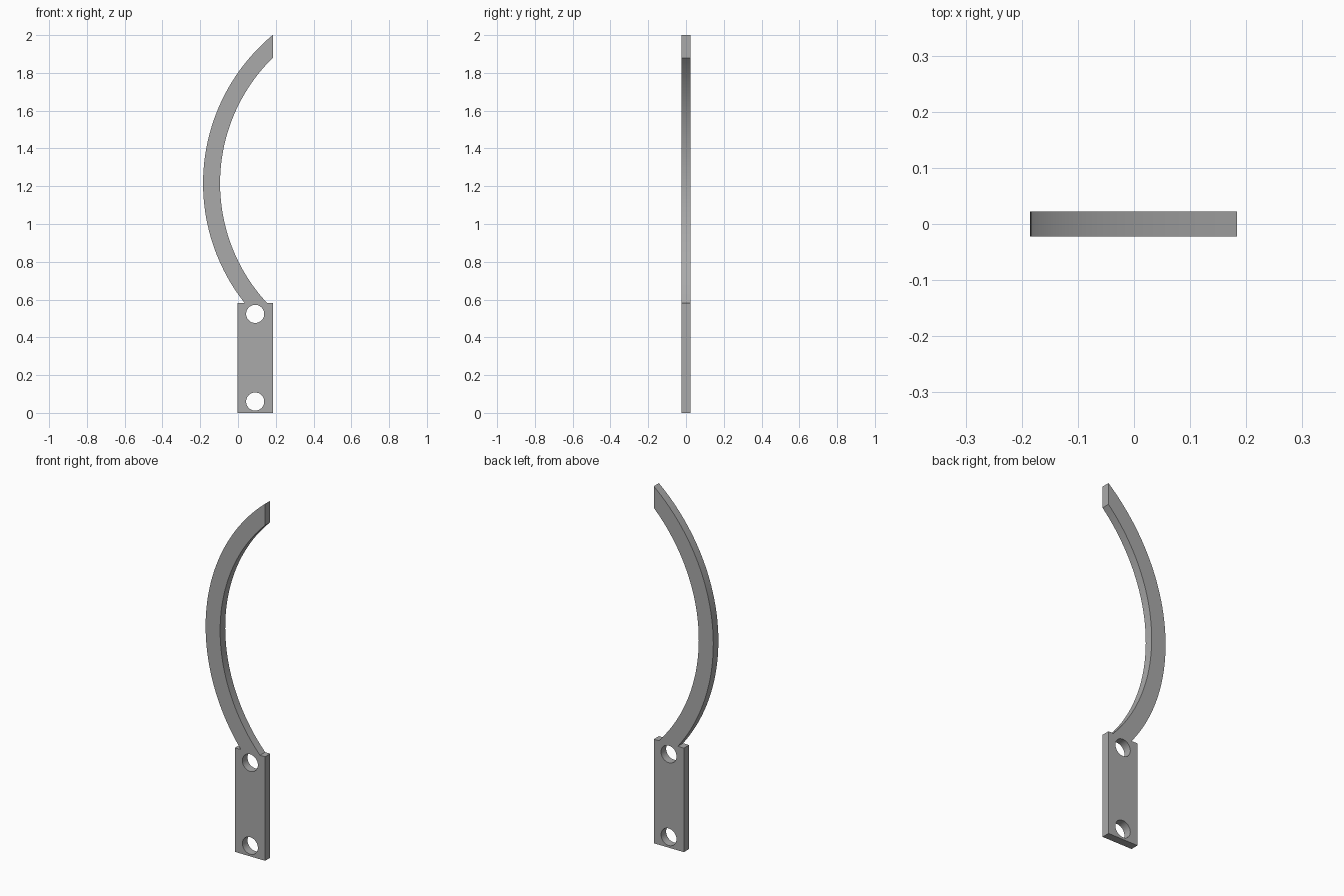
import bpy
from math import acos, asin, cos, sin, pi

cube = bpy.data.objects.get("Cube")
if cube:
    bpy.data.objects.remove(cube, do_unlink=True)

HALF_THICK = 0.0227
LEFT, RIGHT, PLATE_TOP = -0.003, 0.184, 0.583
ARC_X, ARC_Z, R_OUT, R_IN = 0.836, 1.215, 1.021, 0.931
HOLE_X, HOLE_R = 0.091, 0.048

steel = bpy.data.materials.new("grey steel")
steel.use_nodes = True
grey = (0.40, 0.40, 0.40, 1)
steel.diffuse_color = grey
steel.node_tree.nodes["Principled BSDF"].inputs["Base Color"].default_value = grey


def arc(radius, steps=48):
    """Blade edge from the plate top up to the vertical tip cut."""
    low = asin((PLATE_TOP - ARC_Z) / radius)
    high = acos((ARC_X - RIGHT) / radius)
    angles = [low + (high - low) * i / steps for i in range(steps + 1)]
    return [(ARC_X - radius * cos(a), ARC_Z + radius * sin(a)) for a in angles]


def circle(x, z, radius, steps=40):
    return [(x + radius * cos(2 * pi * i / steps), z + radius * sin(2 * pi * i / steps))
            for i in range(steps)]


# One flat bar outline: tang plate running into the curved blade
outline = [(RIGHT, PLATE_TOP), (RIGHT, 0), (LEFT, 0), (LEFT, PLATE_TOP)]
outline += arc(R_OUT) + arc(R_IN)[::-1]
holes = [circle(HOLE_X, z, HOLE_R) for z in (0.06, 0.524)]

profile = bpy.data.curves.new("curved_blade_with_tang", "CURVE")
profile.dimensions = "2D"
profile.fill_mode = "BOTH"
profile.extrude = HALF_THICK
for loop in [outline] + holes:
    spline = profile.splines.new("POLY")
    spline.points.add(len(loop) - 1)
    for point, (x, z) in zip(spline.points, loop):
        point.co = (x, z, 0, 1)
    spline.use_cyclic_u = True
profile.materials.append(steel)

blade = bpy.data.objects.new("curved_blade_with_tang", profile)
blade.rotation_euler.x = pi / 2
bpy.context.collection.objects.link(blade)

# Solid mesh with smooth curved edges and crisp corners
bpy.ops.object.select_all(action="DESELECT")
bpy.context.view_layer.objects.active = blade
blade.select_set(True)
bpy.ops.object.convert(target="MESH")
bpy.ops.object.mode_set(mode="EDIT")
bpy.ops.mesh.select_all(action="SELECT")
bpy.ops.mesh.remove_doubles(threshold=0.0001)
bpy.ops.mesh.normals_make_consistent(inside=False)
bpy.ops.object.mode_set(mode="OBJECT")
bpy.ops.object.shade_smooth_by_angle(angle=pi / 6)
